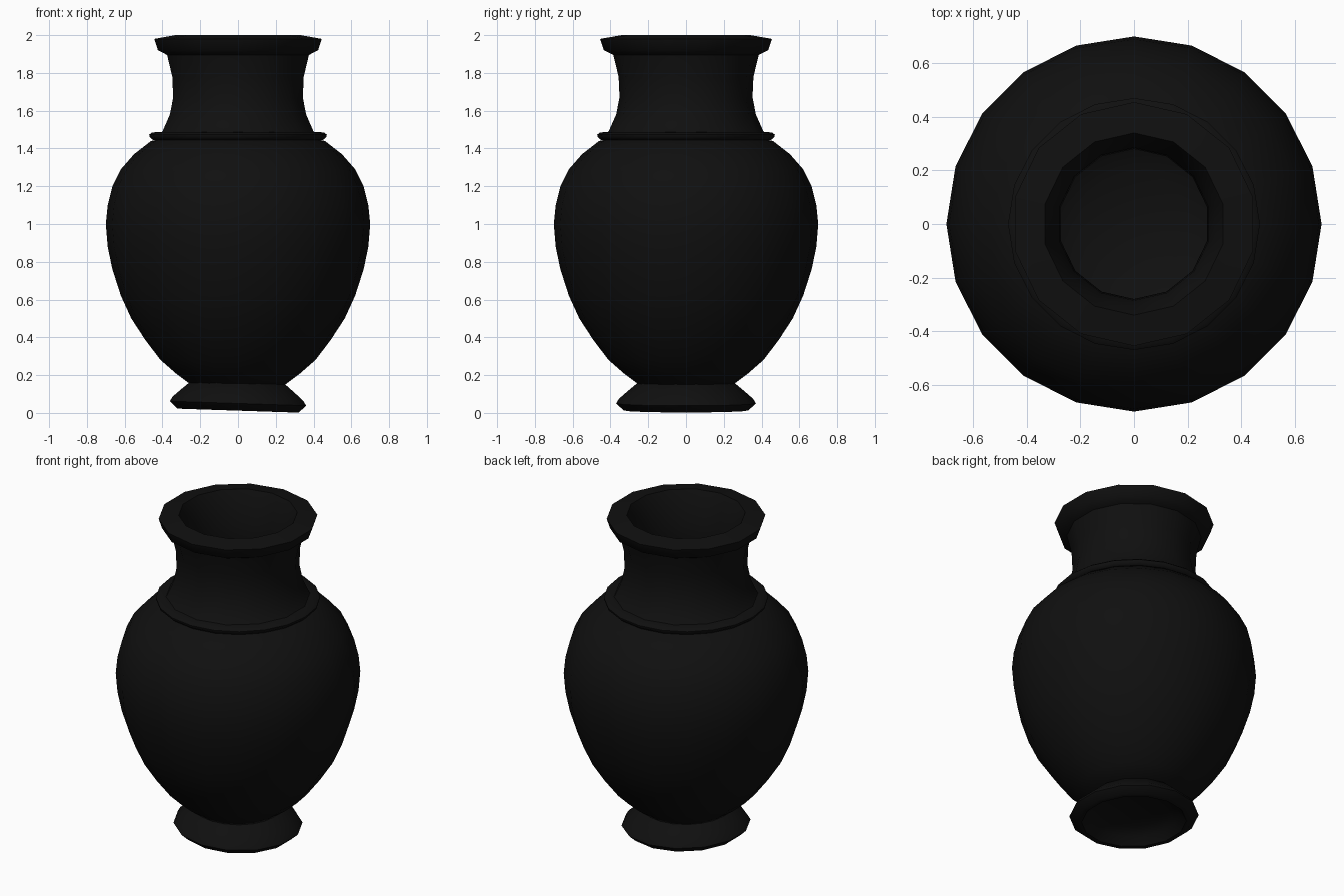
import bpy
import bmesh
import math

cube = bpy.data.objects.get("Cube")
if cube:
    bpy.data.objects.remove(cube, do_unlink=True)

black = bpy.data.materials.new("black_glaze")
black.use_nodes = True
colour = (0.005, 0.005, 0.005, 1)
black.diffuse_color = colour
black.node_tree.nodes["Principled BSDF"].inputs["Base Color"].default_value = colour


def lathe(name, profile, sides, closed=False, slope=0.0):
    """Spin (radius, height) points round z; slope leans the part sideways."""
    bm = bmesh.new()
    rings = []
    for r, z in profile:
        ring = []
        for i in range(sides):
            a = math.pi / 2 + math.tau * i / sides
            x, y = r * math.cos(a), r * math.sin(a)
            ring.append(bm.verts.new((x, y, z - slope * x)))
        rings.append(ring)
    pairs = list(zip(rings, rings[1:]))
    if closed:
        pairs.append((rings[-1], rings[0]))
    for low, high in pairs:
        for i in range(sides):
            j = (i + 1) % sides
            bm.faces.new((low[i], low[j], high[j], high[i]))
    if not closed:
        bm.faces.new(rings[0][::-1])
        bm.faces.new(rings[-1])
    bmesh.ops.recalc_face_normals(bm, faces=bm.faces)
    mesh = bpy.data.meshes.new(name)
    bm.to_mesh(mesh)
    bm.free()
    mesh.materials.append(black)
    obj = bpy.data.objects.new(name, mesh)
    bpy.context.collection.objects.link(obj)
    bpy.ops.object.select_all(action="DESELECT")
    obj.select_set(True)
    bpy.context.view_layer.objects.active = obj
    bpy.ops.object.shade_smooth_by_angle(angle=math.radians(45))
    return obj


# Rounded belly, folding over at the shoulder into a hollow interior
lathe("belly", [
    (0.25, 0.15), (0.33, 0.21), (0.41, 0.28), (0.49, 0.385), (0.565, 0.5),
    (0.62, 0.62), (0.665, 0.76), (0.69, 0.88), (0.70, 1.0), (0.69, 1.1),
    (0.665, 1.2), (0.62, 1.29), (0.55, 1.37), (0.46, 1.44), (0.41, 1.45),
    (0.52, 1.33), (0.63, 1.15), (0.65, 1.0), (0.62, 0.8), (0.52, 0.52),
    (0.36, 0.3), (0.2, 0.21)], 20)

# Thin raised collar at the shoulder
lathe("shoulder_collar", [
    (0.40, 1.44), (0.45, 1.445), (0.468, 1.46), (0.47, 1.473),
    (0.455, 1.485), (0.40, 1.488)], 20, closed=True)

# Waisted neck with flared, bevelled rim
lathe("neck_and_rim", [
    (0.44, 1.46), (0.41, 1.49), (0.37, 1.58), (0.352, 1.67),
    (0.357, 1.78), (0.385, 1.895), (0.435, 1.92), (0.455, 1.98),
    (0.34, 2.0), (0.31, 1.93), (0.285, 1.8), (0.28, 1.67),
    (0.31, 1.56), (0.37, 1.45)], 14, closed=True)

# Slightly tilted foot, hollow underneath
lathe("foot", [
    (0.20, 0.09), (0.26, 0.055), (0.30, 0.012), (0.33, 0.013),
    (0.37, 0.05), (0.355, 0.075), (0.315, 0.11), (0.26, 0.156),
    (0.2, 0.18)], 14, slope=0.033)
